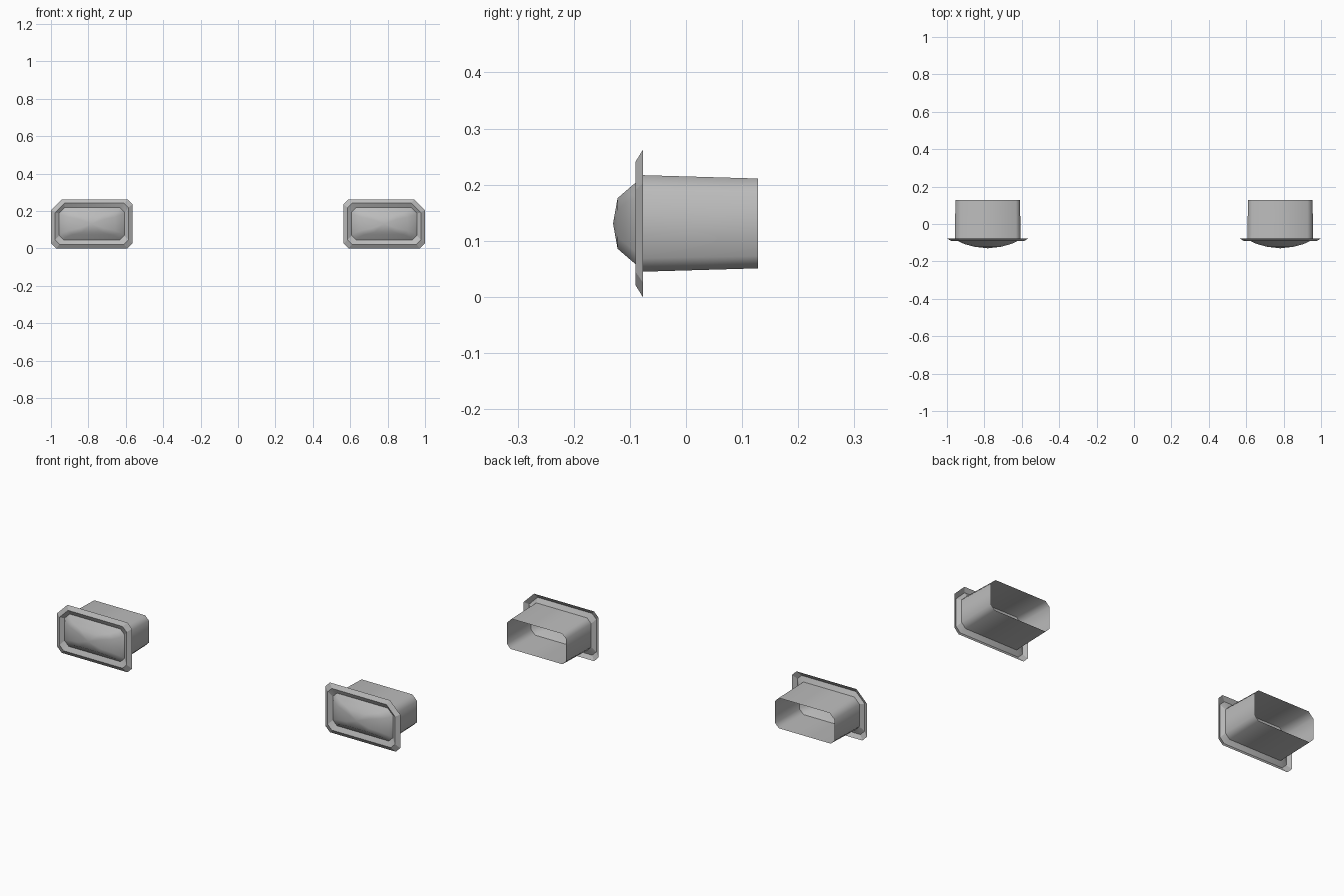
import bpy
import bmesh
import math

cube = bpy.data.objects.get("Cube")
if cube:
    bpy.data.objects.remove(cube)

grey = bpy.data.materials.new("neutral_grey")
grey.use_nodes = True
colour = (0.5, 0.5, 0.5, 1)
grey.diffuse_color = colour
grey.node_tree.nodes["Principled BSDF"].inputs["Base Color"].default_value = colour

CX, CZ = 0.782, 0.131


def ring(y, half_x, half_z, cut, outer_cut=None):
    """Chamfered rectangle; outer_cut sets the upper outboard corner."""
    big = cut if outer_cut is None else outer_cut
    points = []
    for sx, sz, c in ((1, 1, big), (-1, 1, cut), (-1, -1, cut), (1, -1, cut)):
        pair = [(sx * half_x, sz * (half_z - c)), (sx * (half_x - c), sz * half_z)]
        if sx * sz < 0:
            pair.reverse()
        points += [(CX + x, y, CZ + z) for x, z in pair]
    return points


def loft(name, rings, side, tip=None, angle=40):
    """Join successive rings, optionally closing the last one to a point."""
    bm = bmesh.new()
    loops = [[bm.verts.new((side * x, y, z)) for x, y, z in r] for r in rings]
    for a, b in zip(loops, loops[1:]):
        for i in range(len(a)):
            j = (i + 1) % len(a)
            bm.faces.new((a[i], a[j], b[j], b[i]))
    if tip is not None:
        point = bm.verts.new((side * CX, tip, CZ))
        last = loops[-1]
        for i in range(len(last)):
            bm.faces.new((last[i], last[(i + 1) % len(last)], point))
    if side < 0:
        bmesh.ops.reverse_faces(bm, faces=bm.faces)
    mesh = bpy.data.meshes.new(name)
    bm.to_mesh(mesh)
    bm.free()
    mesh.materials.append(grey)
    obj = bpy.data.objects.new(name, mesh)
    bpy.context.collection.objects.link(obj)
    bpy.ops.object.select_all(action="DESELECT")
    obj.select_set(True)
    bpy.context.view_layer.objects.active = obj
    bpy.ops.object.shade_smooth_by_angle(angle=math.radians(angle))


for label, side in (("left", 1), ("right", -1)):
    mouth = ring(-0.077, 0.175, 0.086, 0.024, 0.03)

    # Ridged bezel: outer slope, then the slope back into the recess
    loft(label + "_bezel", [
        ring(-0.077, 0.218, 0.131, 0.026, 0.06),
        ring(-0.090, 0.196, 0.110, 0.024, 0.05),
        mouth], side, angle=20)

    # Tapered housing, open at the back
    loft(label + "_housing", [
        mouth, ring(0.128, 0.173, 0.080, 0.022, 0.028)], side, angle=50)

    # Domed lens
    loft(label + "_lens", [
        mouth,
        ring(-0.090, 0.162, 0.0725, 0.022, 0.026),
        ring(-0.107, 0.125, 0.058, 0.022),
        ring(-0.122, 0.070, 0.045, 0.020)], side, tip=-0.13, angle=60)
